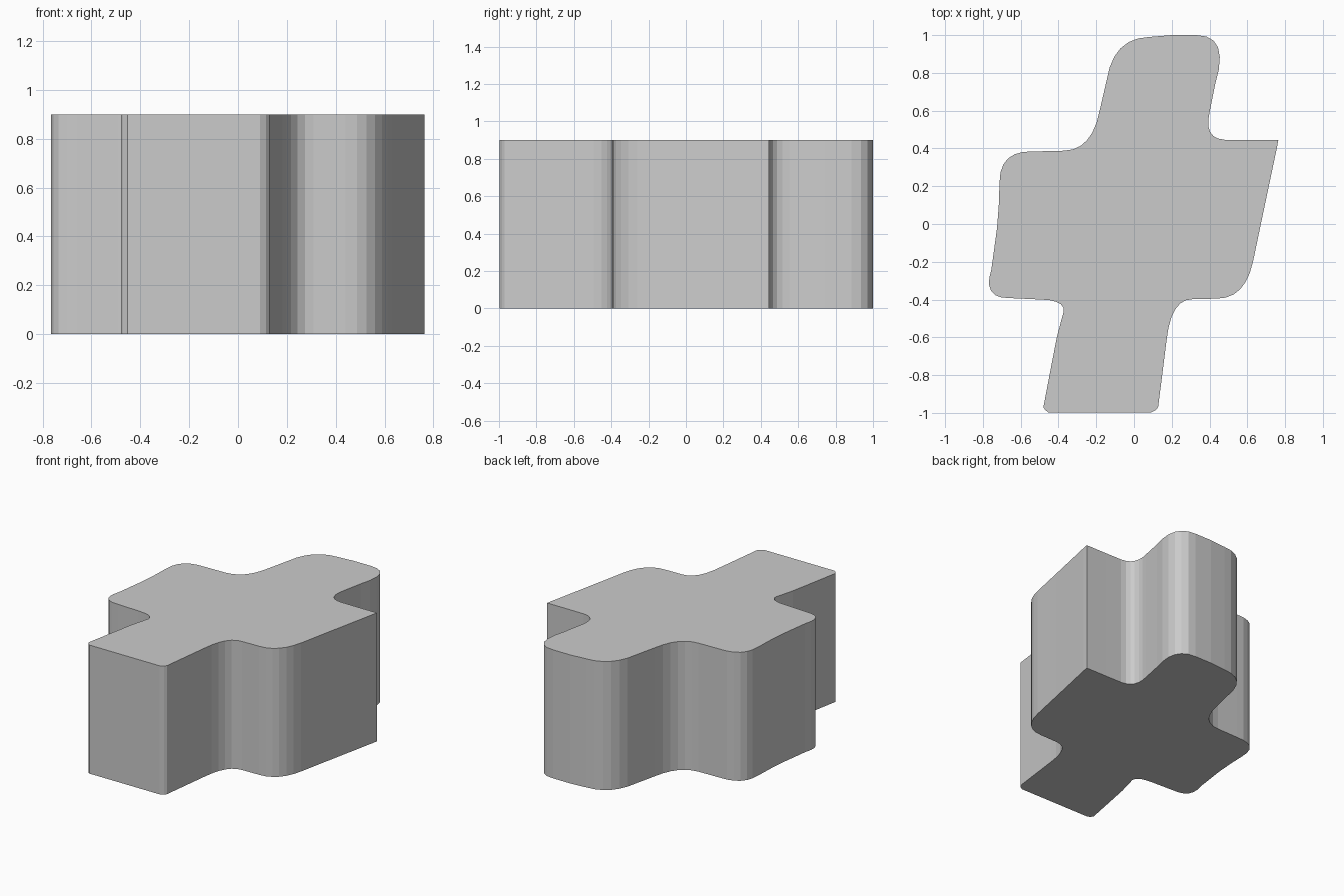
import bpy, bmesh
from mathutils import Vector

if "Cube" in bpy.data.objects:
    bpy.data.objects.remove(bpy.data.objects["Cube"])

HEIGHT = 0.9

# Outline, counterclockwise: a rounded corner is (start, control, end), a sharp point is a single pair
OUTLINE = [
    [(-0.48, -0.97), (-0.475, -0.985), (-0.453, -0.998)],     # foot, left
    [(0.09, -0.998), (0.122, -0.985), (0.128, -0.97)],        # foot, right
    [(0.172, -0.62), (0.195, -0.396), (0.31, -0.398)],        # inner corner, lower right
    [(0.44, -0.395), (0.588, -0.395), (0.63, -0.20)],         # right arm, lower
    [(0.68, 0.04)], [(0.757, 0.405)], [(0.764, 0.445)],       # right arm, sharp tip
    [(0.60, 0.445)],
    [(0.48, 0.446), (0.365, 0.452), (0.402, 0.60)],           # inner corner, upper right
    [(0.43, 0.74), (0.51, 1.0), (0.33, 1.0)],                 # head, right
    [(0.20, 1.0)],
    [(0.08, 0.99), (-0.11, 0.985), (-0.145, 0.76)],           # head, left
    [(-0.182, 0.60), (-0.222, 0.392), (-0.37, 0.388)],        # inner corner, upper left
    [(-0.53, 0.384), (-0.713, 0.392), (-0.712, 0.22)],        # left arm, upper
    [(-0.716, 0.10)], [(-0.725, -0.02)],
    [(-0.755, -0.24), (-0.805, -0.395), (-0.66, -0.392)],     # left arm, lower
    [(-0.49, -0.40), (-0.34, -0.404), (-0.38, -0.49)],        # inner corner, lower left
    [(-0.409, -0.60)], [(-0.44, -0.76)],
]


def trace(outline, steps=6):
    pts = []
    for corner in outline:
        if len(corner) == 1:
            pts.append(Vector(corner[0]))
            continue
        a, b, c = map(Vector, corner)
        n = steps if (c - a).length > 0.06 else 2
        for i in range(n + 1):
            t = i / n
            pts.append(a * (1 - t) ** 2 + b * 2 * t * (1 - t) + c * t * t)
    return pts


# Solid cross-shaped block
bm = bmesh.new()
base = bm.faces.new([bm.verts.new((p.x, p.y, 0)) for p in trace(OUTLINE)])
top = bmesh.ops.extrude_face_region(bm, geom=[base])["geom"]
bmesh.ops.translate(bm, vec=(0, 0, HEIGHT),
                    verts=[g for g in top if isinstance(g, bmesh.types.BMVert)])
bmesh.ops.recalc_face_normals(bm, faces=bm.faces)
mesh = bpy.data.meshes.new("cross_block")
bm.to_mesh(mesh)
bm.free()
bpy.context.collection.objects.link(bpy.data.objects.new("cross_block", mesh))
